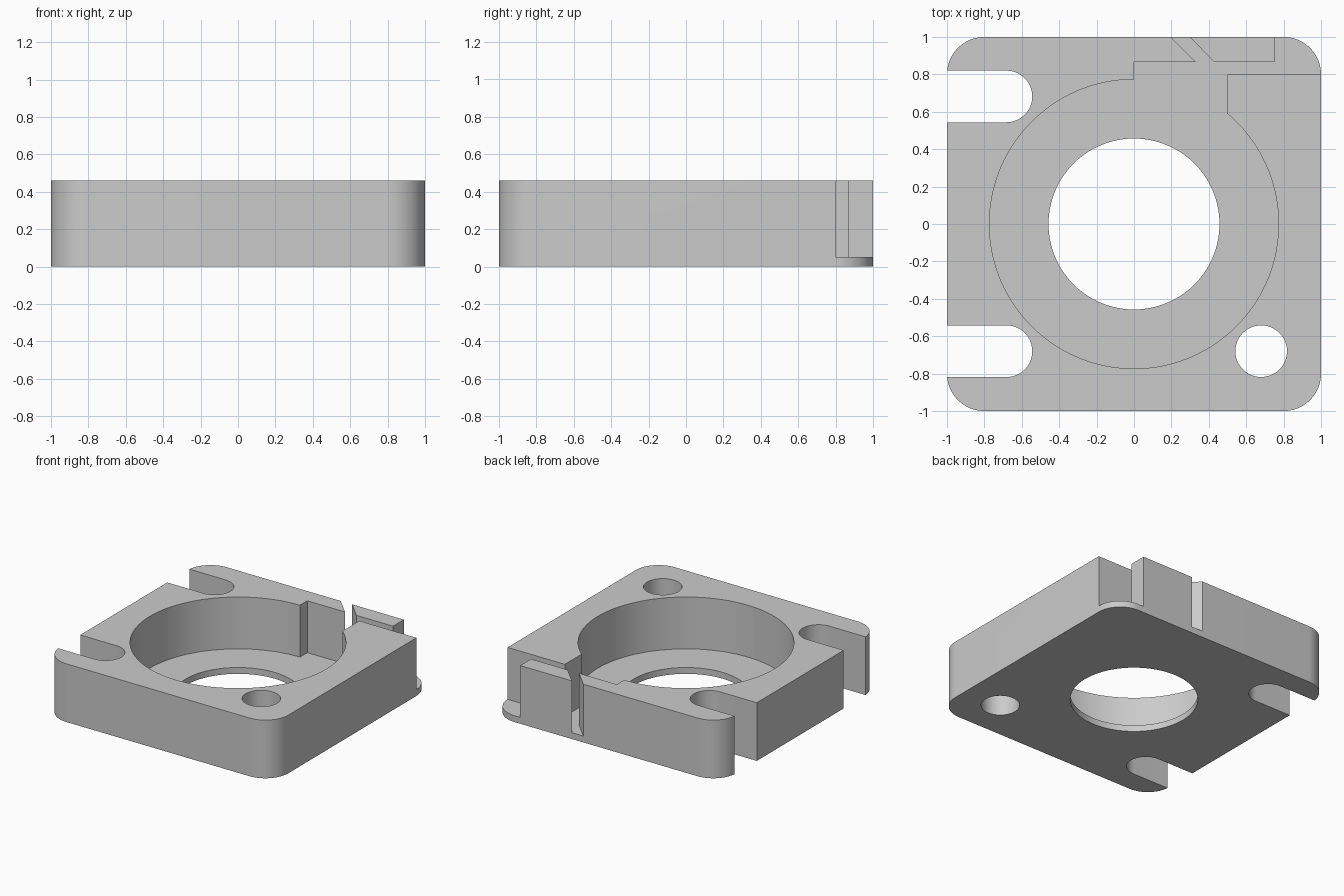
import bpy, bmesh, math

if "Cube" in bpy.data.objects:
    bpy.data.objects.remove(bpy.data.objects["Cube"])

HEIGHT, FLOOR = 0.46, 0.05

grey = bpy.data.materials.new("light grey")
grey.diffuse_color = (0.6, 0.6, 0.6, 1)
grey.use_nodes = True
grey.node_tree.nodes["Principled BSDF"].inputs["Base Color"].default_value = grey.diffuse_color


def arc(cx, cy, r, a0, a1, n):
    """Points along an arc, angles in degrees, both ends included."""
    step = math.radians(a1 - a0) / n
    return [(cx + r * math.cos(math.radians(a0) + i * step),
             cy + r * math.sin(math.radians(a0) + i * step)) for i in range(n + 1)]


def prism(name, profile, z0, z1):
    """Extrude a closed outline from z0 to z1."""
    bm = bmesh.new()
    face = bm.faces.new([bm.verts.new((x, y, z0)) for x, y in profile])
    top = bmesh.ops.extrude_face_region(bm, geom=[face])["geom"]
    bmesh.ops.translate(bm, vec=(0, 0, z1 - z0),
                        verts=[v for v in top if isinstance(v, bmesh.types.BMVert)])
    bmesh.ops.recalc_face_normals(bm, faces=bm.faces)
    mesh = bpy.data.meshes.new(name)
    bm.to_mesh(mesh)
    bm.free()
    mesh.materials.append(grey)
    obj = bpy.data.objects.new(name, mesh)
    bpy.context.collection.objects.link(obj)
    return obj


# Rounded square block
outline = []
for i, (sx, sy) in enumerate([(1, 1), (-1, 1), (-1, -1), (1, -1)]):
    outline += arc(0.8 * sx, 0.8 * sy, 0.2, 90 * i, 90 * i + 90, 20)
housing = prism("housing", outline, 0, HEIGHT)

# Round pocket with side channel, slanted slit and open corner
R = 0.773
start = math.degrees(math.acos(0.5 / R))
pocket = arc(0, 0, R, 90, 360 + start, 110) + [
    (0.5, 0.8), (1.1, 0.8), (1.1, 1.1), (0.75, 1.1), (0.75, 0.865),
    (0.43, 0.865), (0.2, 1.1), (0.1, 1.1), (0.33, 0.865), (0, 0.865)]
cutters = [prism("pocket_cutter", pocket, FLOOR, 1)]

# Centre bore and single screw hole
cutters.append(prism("bore_cutter", arc(0, 0, 0.457, 0, 360, 96)[:-1], -0.5, 1))
cutters.append(prism("screw_hole_cutter", arc(0.68, -0.68, 0.138, 0, 360, 48)[:-1], -0.5, 1))

# Two open-ended screw slots on the left side
for name, y in (("back_slot_cutter", 0.682), ("front_slot_cutter", -0.68)):
    slot = arc(-0.682, y, 0.138, -90, 90, 28) + [(-1.2, y + 0.138), (-1.2, y - 0.138)]
    cutters.append(prism(name, slot, -0.5, 1))

# Cut the block
bpy.context.view_layer.objects.active = housing
for cutter in cutters:
    mod = housing.modifiers.new(cutter.name, 'BOOLEAN')
    mod.operation, mod.solver, mod.object = 'DIFFERENCE', 'EXACT', cutter
    bpy.ops.object.modifier_apply(modifier=mod.name)
for cutter in cutters:
    bpy.data.objects.remove(cutter)

# Smooth round walls, sharp edges
bpy.ops.object.select_all(action='DESELECT')
housing.select_set(True)
bpy.ops.object.shade_smooth_by_angle(angle=math.radians(30))
